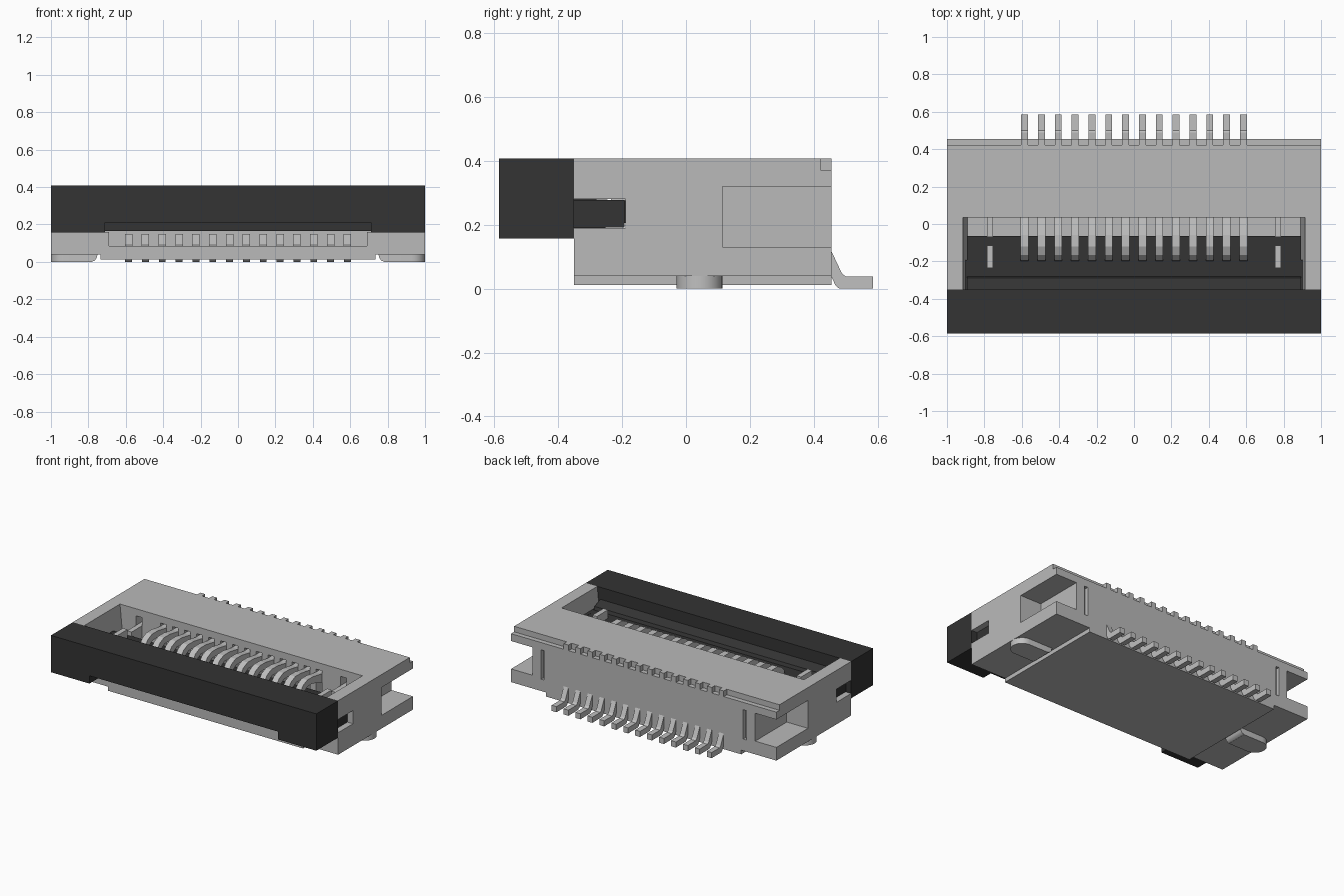
import bpy
import bmesh
import math

old = bpy.data.objects.get("Cube")
if old:
    bpy.data.objects.remove(old, do_unlink=True)


def material(name, rgb, rough=0.6):
    m = bpy.data.materials.new(name)
    m.use_nodes = True
    m.diffuse_color = (*rgb, 1)
    bsdf = next(n for n in m.node_tree.nodes if n.type == 'BSDF_PRINCIPLED')
    bsdf.inputs["Base Color"].default_value = (*rgb, 1)
    bsdf.inputs["Roughness"].default_value = rough
    return m


GREY = material("light grey plastic", (0.49, 0.49, 0.49))
METAL = material("pale contact metal", (0.53, 0.53, 0.53))
DARK = material("charcoal plastic", (0.033, 0.033, 0.033))


def prism(bm, pts, axis, a, b):
    """Extrude a closed 2D outline along one axis from a to b."""
    def place(p, t):
        u, v = p
        return {'x': (t, u, v), 'y': (u, t, v), 'z': (u, v, t)}[axis]
    lo = [bm.verts.new(place(p, a)) for p in pts]
    hi = [bm.verts.new(place(p, b)) for p in pts]
    n = len(pts)
    faces = [bm.faces.new(lo), bm.faces.new(hi)]
    for i in range(n):
        j = (i + 1) % n
        faces.append(bm.faces.new((lo[i], lo[j], hi[j], hi[i])))
    bmesh.ops.recalc_face_normals(bm, faces=faces)


def box(bm, x, y, z):
    prism(bm, [(x[0], y[0]), (x[1], y[0]), (x[1], y[1]), (x[0], y[1])], 'z', *z)


def both_sides(bm, x, y, z):
    box(bm, x, y, z)
    box(bm, (-x[1], -x[0]), y, z)


def finish(bm, name, mat):
    me = bpy.data.meshes.new(name)
    bm.to_mesh(me)
    bm.free()
    me.materials.append(mat)
    ob = bpy.data.objects.new(name, me)
    bpy.context.collection.objects.link(ob)
    return ob


def carve(target, cutter):
    mod = target.modifiers.new("carve", 'BOOLEAN')
    mod.operation = 'DIFFERENCE'
    mod.solver = 'EXACT'
    mod.use_self = True
    mod.object = cutter
    cutter.hide_render = True
    bpy.context.view_layer.objects.active = target
    bpy.ops.object.modifier_apply(modifier=mod.name)
    bpy.data.objects.remove(cutter, do_unlink=True)


PIN_X = [(i - 6.5) * 0.09 for i in range(14)]
FRONT, BACK = -0.35, 0.455

# Housing block
bm = bmesh.new()
box(bm, (-1, 1), (FRONT, BACK), (0.012, 0.408))
housing = finish(bm, "housing", GREY)

# Cavity with sloped side walls and the cable mouth below it
bm = bmesh.new()
prism(bm, [(-0.69, 0.085), (0.69, 0.085), (0.69, 0.16), (0.89, 0.16), (0.918, 0.45),
           (-0.918, 0.45), (-0.89, 0.16), (-0.69, 0.16)], 'y', -0.4, 0.035)
carve(housing, finish(bm, "cavity_cutter", GREY))

# End notches, slider guide slots, underside recesses and rear ledge
bm = bmesh.new()
both_sides(bm, (0.84, 1.1), (0.115, 0.6), (0.13, 0.32))
both_sides(bm, (0.86, 1.1), (-0.4, -0.19), (0.19, 0.28))
both_sides(bm, (0.735, 1.1), (-0.4, 0.6), (-0.1, 0.04))
both_sides(bm, (0.75, 0.775), (0.43, 0.6), (0.12, 0.32))
box(bm, (-1.1, 1.1), (0.422, 0.6), (0.37, 0.5))
carve(housing, finish(bm, "detail_cutter", GREY))

# Contact slots in the inner rear wall
bm = bmesh.new()
for x in PIN_X + [-0.77, 0.77]:
    box(bm, (x - 0.022, x + 0.022), (0.0, 0.17), (0.165, 0.36))
carve(housing, finish(bm, "slot_cutter", GREY))

# Shelf at the back of the cavity
bm = bmesh.new()
box(bm, (-0.89, 0.89), (-0.065, 0.037), (0.08, 0.17))
finish(bm, "cavity_shelf", GREY)

# Small teeth along the rear ledge
bm = bmesh.new()
for x in PIN_X:
    box(bm, (x - 0.018, x + 0.018), (0.415, BACK), (0.365, 0.408))
finish(bm, "rear_teeth", GREY)

# Contacts: rear leg, upper claw and lower spring
leg = [(0.585, 0), (0.585, 0.038), (0.50, 0.038), (0.488, 0.048), (BACK, 0.118),
       (0.42, 0.118), (0.42, 0.06), (0.447, 0.055), (0.468, 0.01), (0.48, 0)]
claw = [(0.165, 0.34), (0.03, 0.34), (-0.06, 0.355), (-0.12, 0.355), (-0.165, 0.335),
        (-0.195, 0.30), (-0.20, 0.26), (-0.16, 0.26), (-0.15, 0.29), (-0.11, 0.312),
        (-0.06, 0.31), (0.03, 0.28), (0.165, 0.28)]
spring = [(0.0, 0.04), (-0.30, 0.04), (-0.30, 0.09), (-0.22, 0.15), (-0.18, 0.15),
          (-0.12, 0.11), (0.0, 0.11)]
bm = bmesh.new()
for x in PIN_X:
    prism(bm, leg, 'x', x - 0.018, x + 0.018)
    prism(bm, claw, 'x', x - 0.021, x + 0.021)
    prism(bm, spring, 'x', x - 0.02, x + 0.02)
finish(bm, "contacts", METAL)

# Retention clips at both ends of the contact row
bm = bmesh.new()
both_sides(bm, (0.753, 0.787), (-0.235, -0.115), (0.26, 0.335))
both_sides(bm, (0.753, 0.787), (-0.07, 0.15), (0.16, 0.30))
finish(bm, "retention_clips", METAL)

# Solder pads with a rounded outer end
bm = bmesh.new()
cy, r = 0.043, 0.072
arc = [(0.928 + r * math.cos(a), cy + r * math.sin(a))
       for a in (math.radians(-90 + 15 * i) for i in range(13))]
for s in (1, -1):
    plan = [(0.78, cy + r), (0.78, cy - r)] + arc
    prism(bm, [(s * x, y) for x, y in plan], 'z', 0, 0.042)
    bend = [(0.785, 0), (0.785, 0.042), (0.75, 0.042), (0.757, 0.018), (0.768, 0.006)]
    prism(bm, [(s * x, z) for x, z in bend], 'y', cy - r, cy + r)
pads = finish(bm, "solder_pads", METAL)
bpy.ops.object.select_all(action='DESELECT')
pads.select_set(True)
bpy.context.view_layer.objects.active = pads
bpy.ops.object.shade_smooth_by_angle(angle=math.radians(30))

# Locking slider: front bar with a shallow mouth underneath
bm = bmesh.new()
prism(bm, [(-1, 0.157), (-0.71, 0.157), (-0.71, 0.21), (0.71, 0.21), (0.71, 0.157),
           (1, 0.157), (1, 0.408), (-1, 0.408)], 'y', -0.585, FRONT)
finish(bm, "slider_bar", DARK)

# Slider tongue reaching into the cavity, with guide tabs
bm = bmesh.new()
prism(bm, [(-0.36, 0.165), (-0.36, 0.33), (-0.29, 0.30), (-0.28, 0.28),
           (-0.065, 0.27), (-0.065, 0.235)], 'x', -0.892, 0.892)
both_sides(bm, (0.88, 0.96), (-0.355, -0.192), (0.192, 0.278))
finish(bm, "slider_tongue", DARK)
